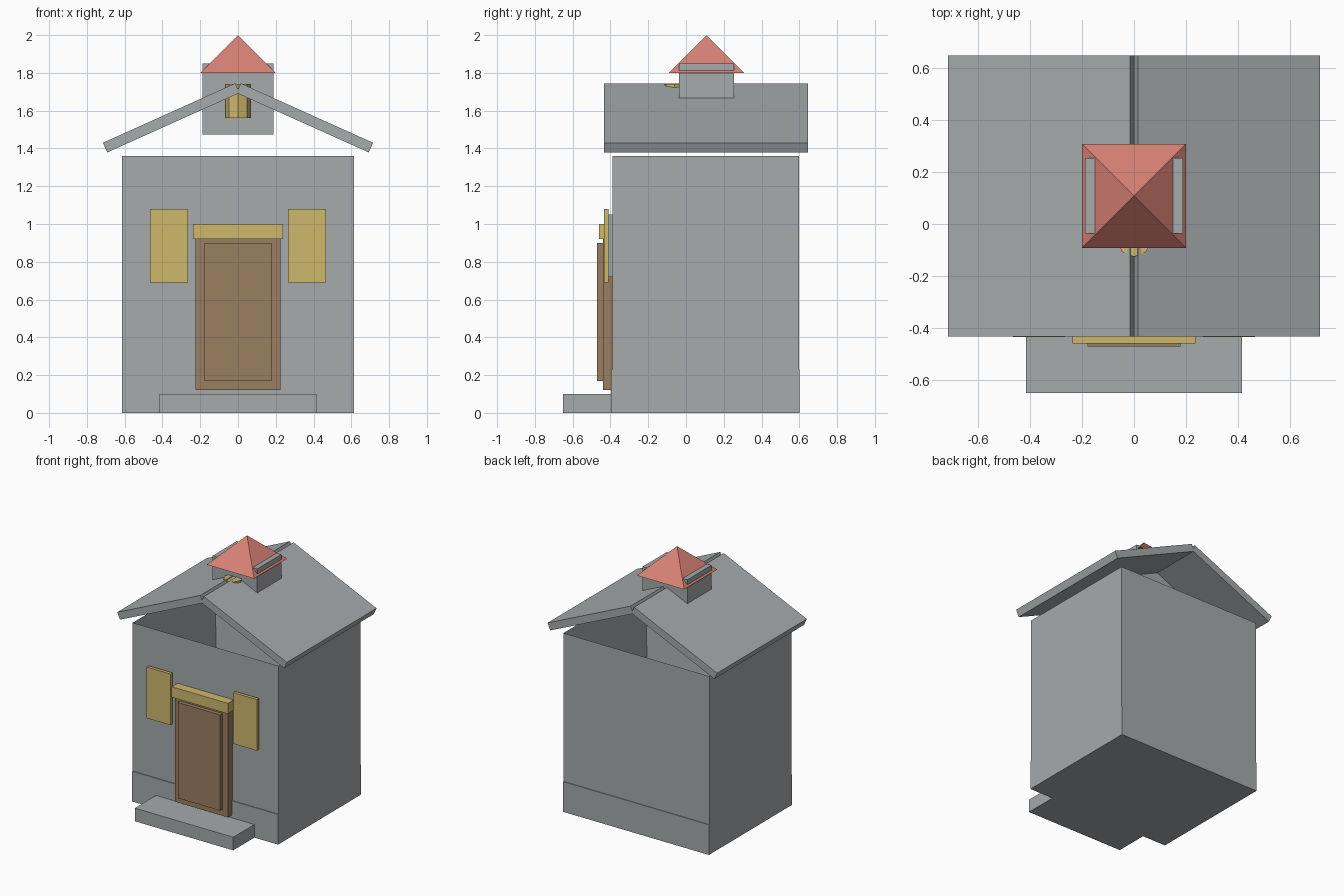
import bpy, bmesh, math
from mathutils import Matrix, Vector

default = bpy.data.objects.get("Cube")
if default:
    bpy.data.objects.remove(default, do_unlink=True)


def material(name, rgb):
    m = bpy.data.materials.new(name)
    m.use_nodes = True
    color = (*rgb, 1)
    m.diffuse_color = color
    bsdf = next(n for n in m.node_tree.nodes if n.type == 'BSDF_PRINCIPLED')
    bsdf.inputs["Base Color"].default_value = color
    bsdf.inputs["Roughness"].default_value = 0.8
    return m


STONE = material("stone_grey", (0.38, 0.405, 0.415))
GOLD = material("warm_gold", (0.62, 0.48, 0.15))
WOOD = material("door_brown", (0.33, 0.21, 0.12))
TILE = material("tile_red", (0.69, 0.22, 0.18))


def finish(name, bm, mat):
    bmesh.ops.recalc_face_normals(bm, faces=bm.faces)
    mesh = bpy.data.meshes.new(name)
    bm.to_mesh(mesh)
    bm.free()
    mesh.materials.append(mat)
    obj = bpy.data.objects.new(name, mesh)
    bpy.context.collection.objects.link(obj)
    return obj


def box(name, x, y, z, mat):
    """Box from (min, max) ranges."""
    bm = bmesh.new()
    center = Vector([(r[0] + r[1]) / 2 for r in (x, y, z)])
    size = [r[1] - r[0] for r in (x, y, z)]
    bmesh.ops.create_cube(bm, size=1, matrix=Matrix.LocRotScale(center, None, size))
    return finish(name, bm, mat)


def cone(name, center, r1, r2, height, sides, turn, mat):
    bm = bmesh.new()
    place = Matrix.Translation(center) @ Matrix.Rotation(turn, 4, 'Z')
    bmesh.ops.create_cone(bm, cap_ends=True, segments=sides, radius1=r1,
                          radius2=r2, depth=height, matrix=place)
    return finish(name, bm, mat)


# Plinth with a hollow, open-topped wall shell above it
box("plinth", (-0.615, 0.615), (-0.396, 0.602), (0, 0.23), STONE)
walls = box("walls", (-0.615, 0.615), (-0.39, 0.597), (0.23, 1.36), STONE)
bm = bmesh.new()
bm.from_mesh(walls.data)
top = max(bm.faces, key=lambda f: f.calc_center_median().z)
bmesh.ops.inset_region(bm, faces=[top], thickness=0.09, use_even_offset=True)
for v in top.verts:
    v.co.z = 0.24
bm.to_mesh(walls.data)
bm.free()

# Front step and doorway
box("front_step", (-0.415, 0.415), (-0.65, -0.39), (0, 0.1), STONE)
box("door_frame", (-0.225, 0.225), (-0.44, -0.385), (0.12, 0.94), WOOD)
box("door_panel", (-0.178, 0.178), (-0.47, -0.43), (0.17, 0.9), WOOD)
box("door_lintel", (-0.237, 0.237), (-0.46, -0.385), (0.92, 1.0), GOLD)

# Paired window panes, shutters and roof slabs
SLOPE = math.atan2(0.315, 0.70)
THICK = 0.056
for side, s in (("left", 1), ("right", -1)):
    mid = s * 0.365
    box(f"window_pane_{side}", (mid - 0.08, mid + 0.08), (-0.412, -0.385), (0.72, 1.05), STONE)
    box(f"shutter_{side}", (mid - 0.1, mid + 0.1), (-0.435, -0.41), (0.69, 1.08), GOLD)

    ridge, eave = Vector((s * 0.015, 0, 1.745)), Vector((s * 0.715, 0, 1.43))
    down = Vector((-s * math.sin(SLOPE), 0, -math.cos(SLOPE))) * THICK
    bm = bmesh.new()
    profile = [bm.verts.new(p + Vector((0, -0.433, 0)))
               for p in (ridge, eave, eave + down, ridge + down)]
    face = bm.faces.new(profile)
    ext = bmesh.ops.extrude_face_region(bm, geom=[face], use_keep_orig=True)
    moved = [g for g in ext["geom"] if isinstance(g, bmesh.types.BMVert)]
    bmesh.ops.translate(bm, verts=moved, vec=(0, 1.08, 0))
    finish(f"roof_slab_{side}", bm, STONE)

# Small tower on the ridge with a pyramid cap and a bell
box("tower", (-0.188, 0.188), (-0.037, 0.253), (1.475, 1.85), STONE)
cone("tower_cap", (0, 0.108, 1.9), 0.2 * math.sqrt(2), 0, 0.2, 4, math.pi / 4, TILE)
cone("bell", (0, -0.06, 1.65), 0.066, 0.066, 0.18, 8, 0, GOLD)
